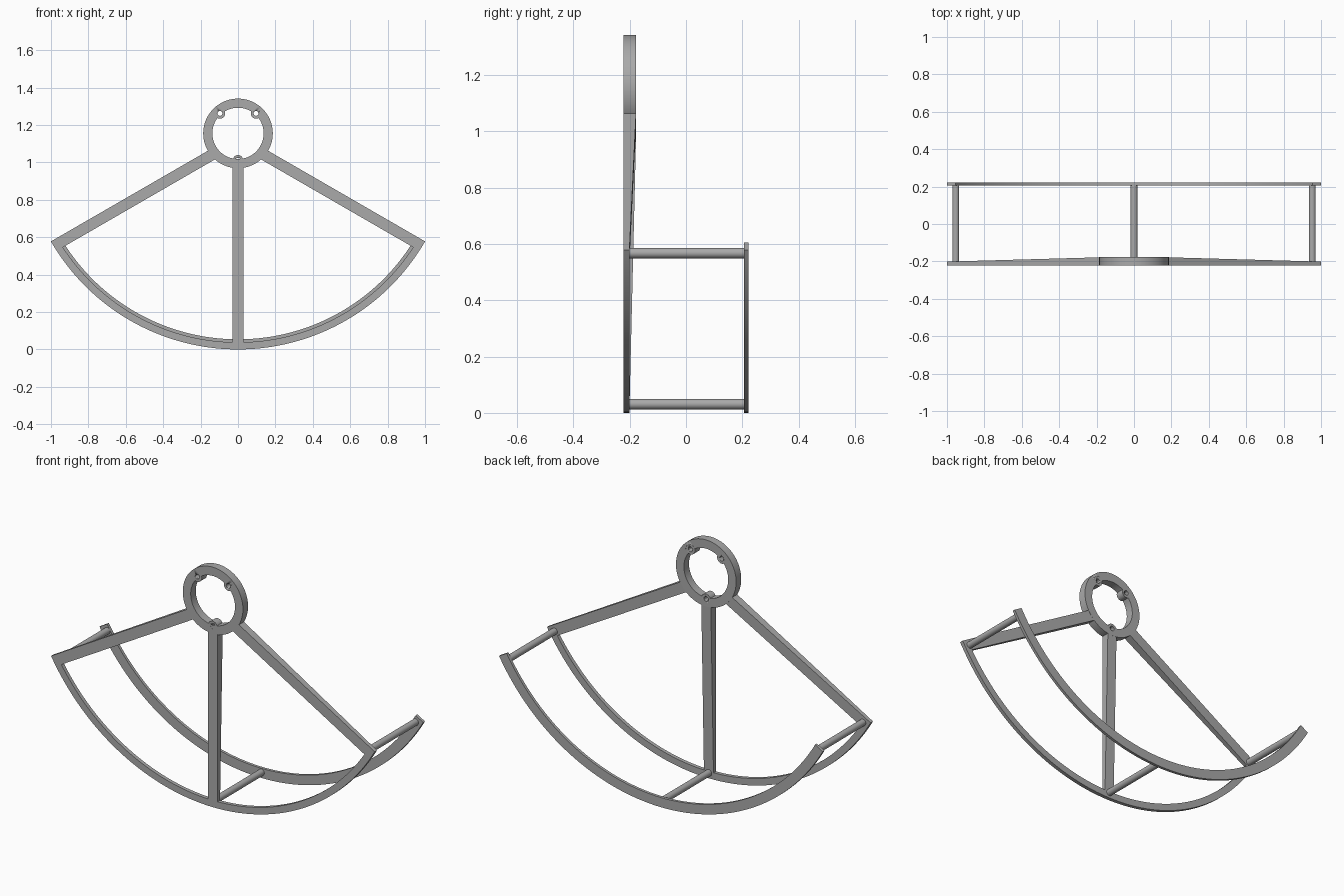
import bpy, bmesh
from math import sin, cos, pi, radians, sqrt
from mathutils import Matrix

if "Cube" in bpy.data.objects:
    bpy.data.objects.remove(bpy.data.objects["Cube"])

R = 1.155                      # outer rim radius, also height of the hub centre
FRONT, BACK = -0.222, 0.222
HUB_BACK, RIM_BACK = -0.177, -0.201
HUB_R, BORE_R = 0.186, 0.137
SPOKE_W = 0.059

grey = bpy.data.materials.new("mid grey")
grey.use_nodes = True
colour = (0.4, 0.4, 0.4, 1)
grey.diffuse_color = colour
grey.node_tree.nodes["Principled BSDF"].inputs["Base Color"].default_value = colour


def finish(name, bm):
    bmesh.ops.recalc_face_normals(bm, faces=bm.faces)
    mesh = bpy.data.meshes.new(name)
    bm.to_mesh(mesh)
    bm.free()
    mesh.materials.append(grey)
    ob = bpy.data.objects.new(name, mesh)
    bpy.context.collection.objects.link(ob)
    bpy.ops.object.select_all(action='DESELECT')
    ob.select_set(True)
    bpy.context.view_layer.objects.active = ob
    bpy.ops.object.shade_smooth_by_angle(angle=radians(30))
    return ob


def arc_band(name, r_in, r_out, y0, y1, a0, a1, steps):
    """Rectangular section swept round the hub axis."""
    bm = bmesh.new()
    closed = a1 - a0 >= 360
    rings = []
    for i in range(steps if closed else steps + 1):
        a = radians(a0 + (a1 - a0) * i / steps)
        rings.append([bm.verts.new((r * cos(a), y, R + r * sin(a)))
                      for r, y in ((r_in, y0), (r_out, y0), (r_out, y1), (r_in, y1))])
    pairs = list(zip(rings, rings[1:]))
    if closed:
        pairs.append((rings[-1], rings[0]))
    else:
        bm.faces.new(rings[0])
        bm.faces.new(rings[-1])
    for p, q in pairs:
        for k in range(4):
            n = (k + 1) % 4
            bm.faces.new((p[k], p[n], q[n], q[k]))
    return finish(name, bm)


def cylinder(name, x, z, r, y0, y1):
    bm = bmesh.new()
    bmesh.ops.create_cone(bm, cap_ends=True, segments=32, radius1=r, radius2=r, depth=y1 - y0,
                          matrix=Matrix.Translation((x, (y0 + y1) / 2, z)) @ Matrix.Rotation(pi / 2, 4, 'X'))
    return finish(name, bm)


def spoke(name, angle, s0, s1):
    """Radial bar between side offsets s0 and s1, thinning toward the rim."""
    a = radians(angle)
    end = R - 0.004
    bm = bmesh.new()
    loops = []
    for r, back in ((0.165, HUB_BACK), (end, RIM_BACK)):
        loop = []
        for s, y in ((s0, FRONT), (s1, FRONT), (s1, back), (s0, back)):
            d = sqrt(r * r - s * s)
            loop.append(bm.verts.new((d * cos(a) - s * sin(a), y, R + d * sin(a) + s * cos(a))))
        loops.append(loop)
        bm.faces.new(loop)
    for k in range(4):
        n = (k + 1) % 4
        bm.faces.new((loops[0][k], loops[0][n], loops[1][n], loops[1][k]))
    return finish(name, bm)


# Rims
arc_band("front_rim", R - 0.038, R, FRONT, RIM_BACK, 210, 330, 80)
arc_band("back_rim", R - 0.054, R, 0.206, BACK, 210, 330, 80)

# Spokes: the outer two lie just inside the ends of the rim
spoke("right_spoke", 210, 0, SPOKE_W)
spoke("centre_spoke", 270, -SPOKE_W / 2, SPOKE_W / 2)
spoke("left_spoke", 330, -SPOKE_W, 0)

# Rods joining the two rims
for name, x, z in (("right", -0.953, 0.567), ("centre", 0, 0.031), ("left", 0.953, 0.567)):
    cylinder(name + "_rod", x, z, 0.0185, RIM_BACK - 0.005, 0.21)

# Hub ring with three drilled screw bosses
hub = arc_band("hub_ring", BORE_R, HUB_R, FRONT, HUB_BACK, 0, 360, 96)
bosses, drills = [], []
for name, angle in (("left", 48), ("right", 132), ("lower", 270)):
    x, z = 0.144 * cos(radians(angle)), R + 0.144 * sin(radians(angle))
    bosses.append(cylinder(name + "_boss", x, z, 0.028, FRONT, HUB_BACK))
    drills.append(cylinder(name + "_drill", x, z, 0.013, FRONT - 0.05, HUB_BACK + 0.05))
for drill in drills:
    drill.hide_render = True
    drill.hide_set(True)


def boolean(ob, other, operation):
    mod = ob.modifiers.new(operation.lower(), 'BOOLEAN')
    mod.operation, mod.object, mod.solver = operation, other, 'EXACT'
    bpy.context.view_layer.objects.active = ob
    bpy.ops.object.modifier_apply(modifier=mod.name)


for boss in bosses:
    boolean(hub, boss, 'UNION')
    bpy.data.objects.remove(boss)
for drill in drills:
    boolean(hub, drill, 'DIFFERENCE')
    boolean(bpy.data.objects["centre_spoke"], drill, 'DIFFERENCE')
    bpy.data.objects.remove(drill)
